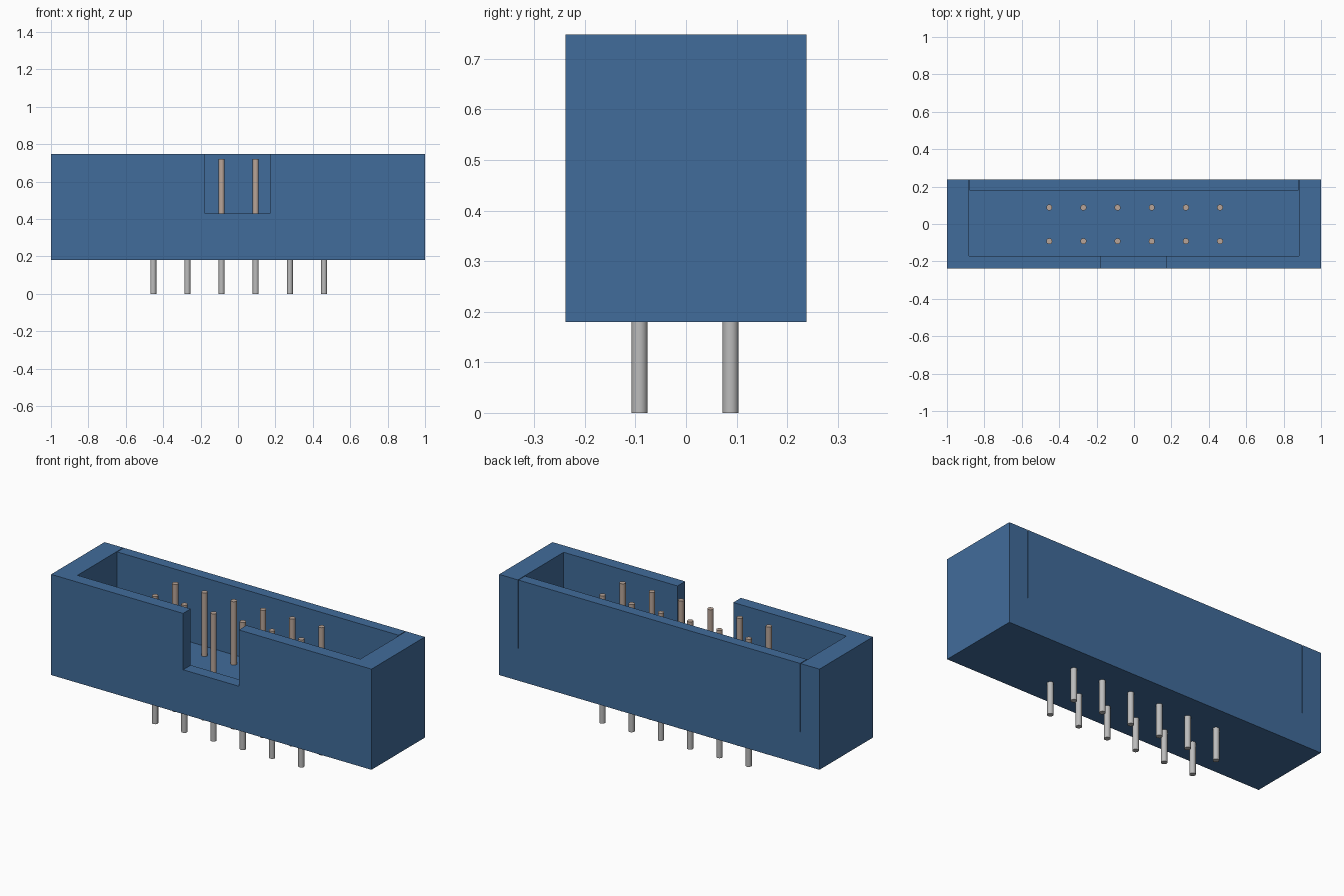
import bpy
import bmesh
from mathutils import Matrix, Vector

cube = bpy.data.objects.get("Cube")
if cube:
    bpy.data.objects.remove(cube, do_unlink=True)


def material(name, color):
    m = bpy.data.materials.new(name)
    m.use_nodes = True
    rgba = (*color, 1)
    m.diffuse_color = rgba
    m.node_tree.nodes["Principled BSDF"].inputs["Base Color"].default_value = rgba
    return m


BLUE = material("housing blue", (0.053, 0.15, 0.328))
GREY = material("pin grey", (0.5, 0.5, 0.5))
TAN = material("pin warm grey", (0.485, 0.376, 0.314))


def finish(name, bm, mat):
    mesh = bpy.data.meshes.new(name)
    bm.to_mesh(mesh)
    bm.free()
    mesh.materials.append(mat)
    obj = bpy.data.objects.new(name, mesh)
    bpy.context.collection.objects.link(obj)
    return obj


def box(name, low, high):
    low, high = Vector(low), Vector(high)
    bm = bmesh.new()
    bmesh.ops.create_cube(bm, size=1, matrix=Matrix.LocRotScale(
        (low + high) / 2, None, high - low))
    return finish(name, bm, BLUE)


def pin(name, x, y, low, high, mat):
    bm = bmesh.new()
    r = 0.016
    bmesh.ops.create_cone(bm, cap_ends=True, segments=20, radius1=r, radius2=r,
                          depth=high - low,
                          matrix=Matrix.Translation((x, y, (low + high) / 2)))
    for f in bm.faces:
        f.smooth = abs(f.normal.z) < 0.5
    for e in bm.edges:
        e.smooth = all(f.smooth for f in e.link_faces)
    return finish(name, bm, mat)


# Housing: a block hollowed from above, with a key notch in front
BOTTOM, FLOOR, TOP, ABOVE = 0.18, 0.362, 0.748, 0.9
WALL = 0.883
housing = box("housing", (-1, -0.238, BOTTOM), (1, 0.238, TOP))
cutters = [
    box("cavity_cutter", (-WALL, -0.17, FLOOR), (WALL, 0.178, ABOVE)),
    box("notch_cutter", (-0.176, -0.3, 0.43), (0.172, 0, ABOVE)),
]
# Hairline slits where the rear wall meets the end walls
for side, x in (("right", -WALL), ("left", WALL - 0.004)):
    cutters.append(box(side + "_slit_cutter", (x, 0.1, FLOOR), (x + 0.004, 0.3, ABOVE)))

for cutter in cutters:
    mod = housing.modifiers.new(cutter.name, 'BOOLEAN')
    mod.operation = 'DIFFERENCE'
    mod.solver = 'EXACT'
    mod.object = cutter
graph = bpy.context.evaluated_depsgraph_get()
carved = bpy.data.meshes.new_from_object(housing.evaluated_get(graph))
housing.modifiers.clear()
housing.data = carved
for cutter in cutters:
    bpy.data.objects.remove(cutter, do_unlink=True)

# Two rows of contact pins, with legs below the housing
for row, y in (("front", -0.092), ("rear", 0.088)):
    for i in range(6):
        x = -0.453 + i * 0.1826
        pin(f"{row}_contact_{i + 1}", x, y, FLOOR - 0.02, 0.72, TAN)
        pin(f"{row}_leg_{i + 1}", x, y, 0, BOTTOM + 0.02, GREY)
